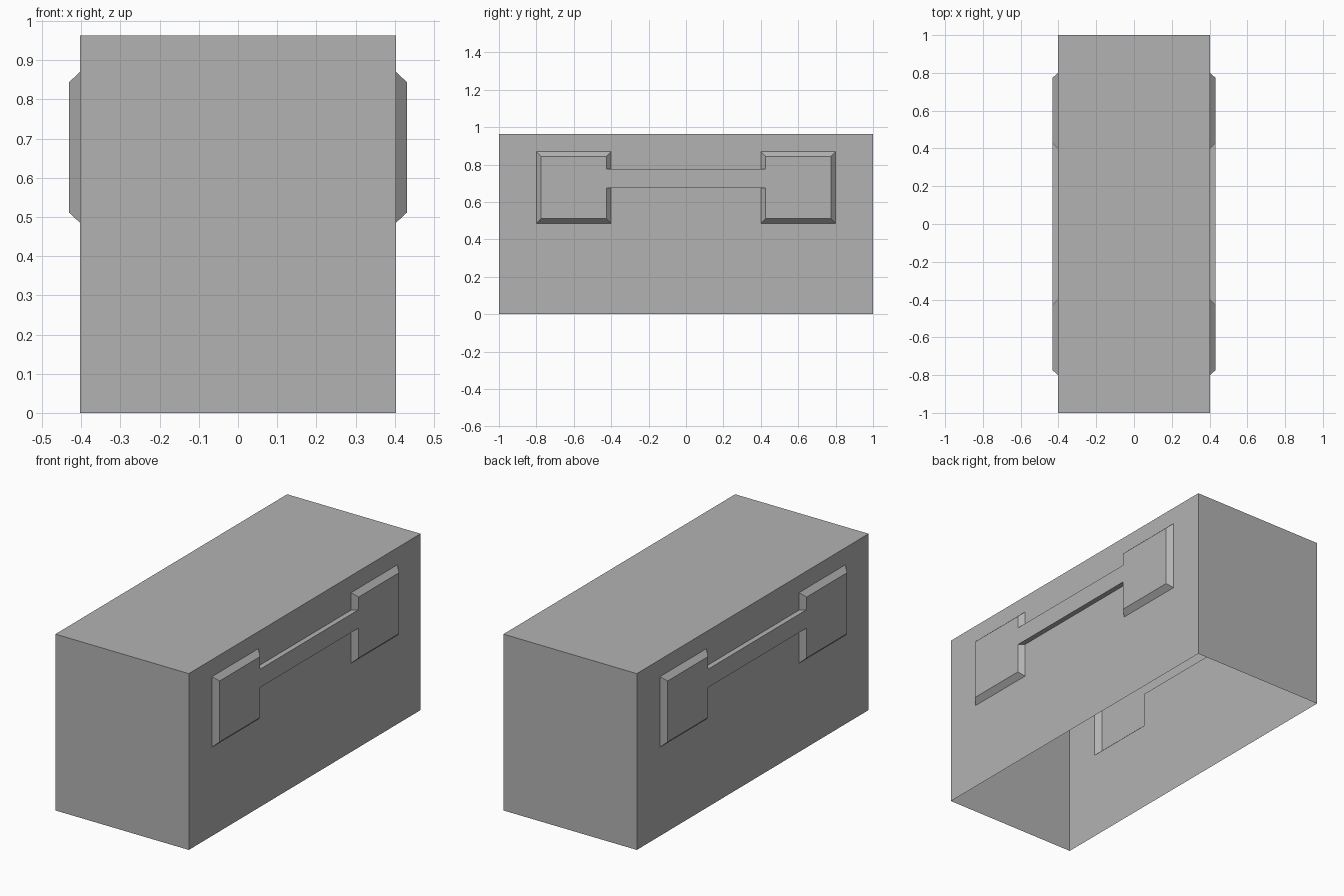
import bpy, bmesh

if "Cube" in bpy.data.objects:
    bpy.data.objects.remove(bpy.data.objects["Cube"])

WALL, OUT, TOP = 0.403, 0.431, 0.963      # wall plane, raised plane, case height
Y0, Y1, Z0, Z1 = 0.40, 0.80, 0.485, 0.87  # pad footprint
BEVEL = 0.026
B0, B1 = 0.675, 0.775                     # bar height range

grey = bpy.data.materials.new("dark_grey")
grey.diffuse_color = (0.45, 0.45, 0.45, 1)
grey.use_nodes = True
grey.node_tree.nodes["Principled BSDF"].inputs["Base Color"].default_value = grey.diffuse_color


def quarter_part(name, faces):
    """Build one quarter as an open shell and mirror it across x and y."""
    bm = bmesh.new()
    for pts in faces:
        bm.faces.new([bm.verts.new(p) for p in pts])
    bmesh.ops.remove_doubles(bm, verts=bm.verts, dist=1e-5)
    bmesh.ops.recalc_face_normals(bm, faces=bm.faces)
    if sum(f.normal.x * f.calc_area() for f in bm.faces) < 0:
        bmesh.ops.reverse_faces(bm, faces=bm.faces)
    mesh = bpy.data.meshes.new(name)
    bm.to_mesh(mesh)
    bm.free()
    mesh.materials.append(grey)
    ob = bpy.data.objects.new(name, mesh)
    bpy.context.collection.objects.link(ob)
    mod = ob.modifiers.new("mirror", 'MIRROR')
    mod.use_axis = (True, True, False)
    mod.use_clip = True
    return ob


def base(y, z):
    return (WALL, y, z)


def high(y, z):
    return (OUT, y, z)


# Side wall cells, leaving openings behind the pad and the bar
ys = [0, Y0, Y1, 1]
zs = [0, Z0, B0, B1, Z1, TOP]
# Case: top and end wall, open underneath
case = [
    [(0, 0, TOP)] + [base(y, TOP) for y in ys] + [(0, 1, TOP)],
    [(0, 1, 0), (0, 1, TOP)] + [base(1, z) for z in reversed(zs)],
]
for i in range(3):
    for j in range(5):
        if (i == 1 and 1 <= j <= 3) or (i == 0 and j == 2):
            continue
        case.append([base(ys[i], zs[j]), base(ys[i + 1], zs[j]),
                     base(ys[i + 1], zs[j + 1]), base(ys[i], zs[j + 1])])
quarter_part("case_shell", case)

# Raised pad with sloped rim, joined flush to the connecting bar
y0, y1, z0, z1 = Y0 + BEVEL, Y1 - BEVEL, Z0 + BEVEL, Z1 - BEVEL
handle = [
    [high(y1, z0), high(y1, z1), high(y0, z1), high(y0, B1),
     high(0, B1), high(0, B0), high(y0, B0), high(y0, z0)],
    [base(Y1, Z0), base(Y1, Z1), high(y1, z1), high(y1, z0)],
    [base(Y1, Z1), base(Y0, Z1), high(y0, z1), high(y1, z1)],
    [base(Y0, Z0), base(Y1, Z0), high(y1, z0), high(y0, z0)],
    [base(Y0, Z1), base(Y0, B1), high(y0, B1), high(y0, z1)],
    [base(Y0, B0), base(Y0, Z0), high(y0, z0), high(y0, B0)],
]
# Bar top and underside
for z in (B0, B1):
    handle.append([base(0, z), base(Y0, z), high(y0, z), high(0, z)])
quarter_part("side_pads_and_bars", handle)
